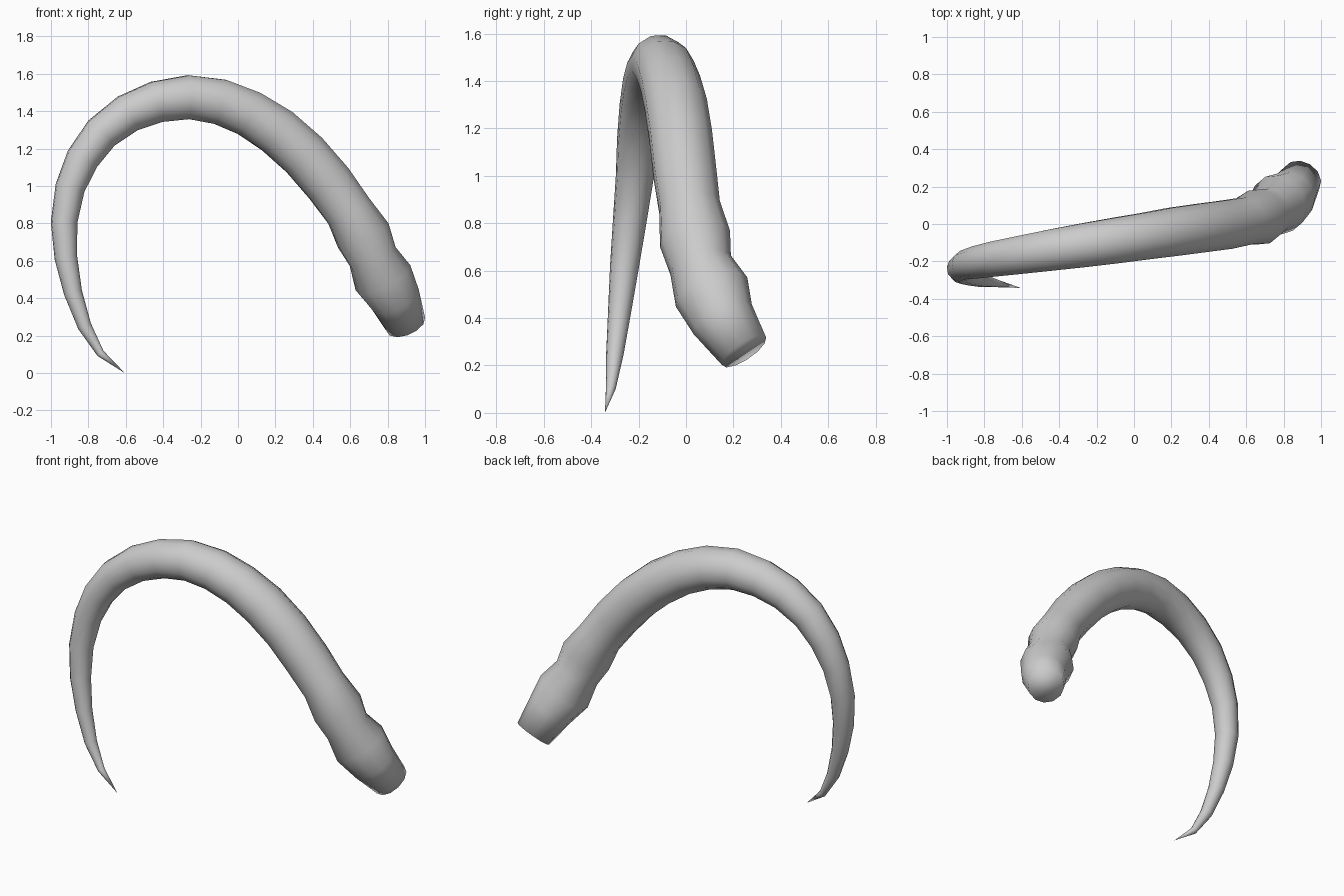
import bpy, bmesh, math
from mathutils import Vector

if "Cube" in bpy.data.objects:
    bpy.data.objects.remove(bpy.data.objects["Cube"])

SIDES = 12
# centre line stations: x, y, z, radius (from next to the tip to the cut root)
PATH = [
    (-.735, -.317, .105, .021), (-.82, -.30, .25, .037), (-.882, -.28, .43, .049),
    (-.92, -.26, .615, .061), (-.93, -.238, .805, .071), (-.898, -.217, .99, .080),
    (-.832, -.202, 1.145, .090), (-.73, -.184, 1.283, .098), (-.59, -.162, 1.388, .106),
    (-.435, -.138, 1.45, .114), (-.265, -.113, 1.475, .121), (-.095, -.088, 1.45, .126),
    (.06, -.065, 1.388, .129), (.21, -.042, 1.293, .134), (.355, -.022, 1.165, .135),
    (.485, -.005, 1.015, .135), (.592, .015, .867, .131), (.67, .038, .735, .152),
    (.72, .062, .623, .134), (.775, .108, .51, .163), (.84, .155, .395, .138),
    (.897, .245, .26, .110)]
TIP = Vector((-.605, -.342, 0))

bm = bmesh.new()
centres = [Vector(p[:3]) for p in PATH]
tip = bm.verts.new(TIP)

# tapered tube swept along the path with a carried-along frame
side = Vector((0, 1, 0))
rings = []
for i, c in enumerate(centres):
    before = centres[i - 1] if i else TIP
    d = (c - before).normalized()
    if i < len(centres) - 1:
        d = (d + (centres[i + 1] - c).normalized()).normalized()
    side = (side - d * side.dot(d)).normalized()
    up = d.cross(side)
    r = PATH[i][3]
    rings.append([bm.verts.new(c + r * (math.cos(a) * side + math.sin(a) * up))
                  for a in (2 * math.pi * k / SIDES for k in range(SIDES))])

for k in range(SIDES):
    n = (k + 1) % SIDES
    bm.faces.new((tip, rings[0][n], rings[0][k]))
    for a, b in zip(rings, rings[1:]):
        bm.faces.new((a[k], a[n], b[n], b[k]))
bm.faces.new(rings[-1])  # root cap

bmesh.ops.recalc_face_normals(bm, faces=bm.faces)
for f in bm.faces:
    f.smooth = True
mesh = bpy.data.meshes.new("curved_horn")
bm.to_mesh(mesh)
bm.free()
bpy.context.collection.objects.link(bpy.data.objects.new("curved_horn", mesh))
